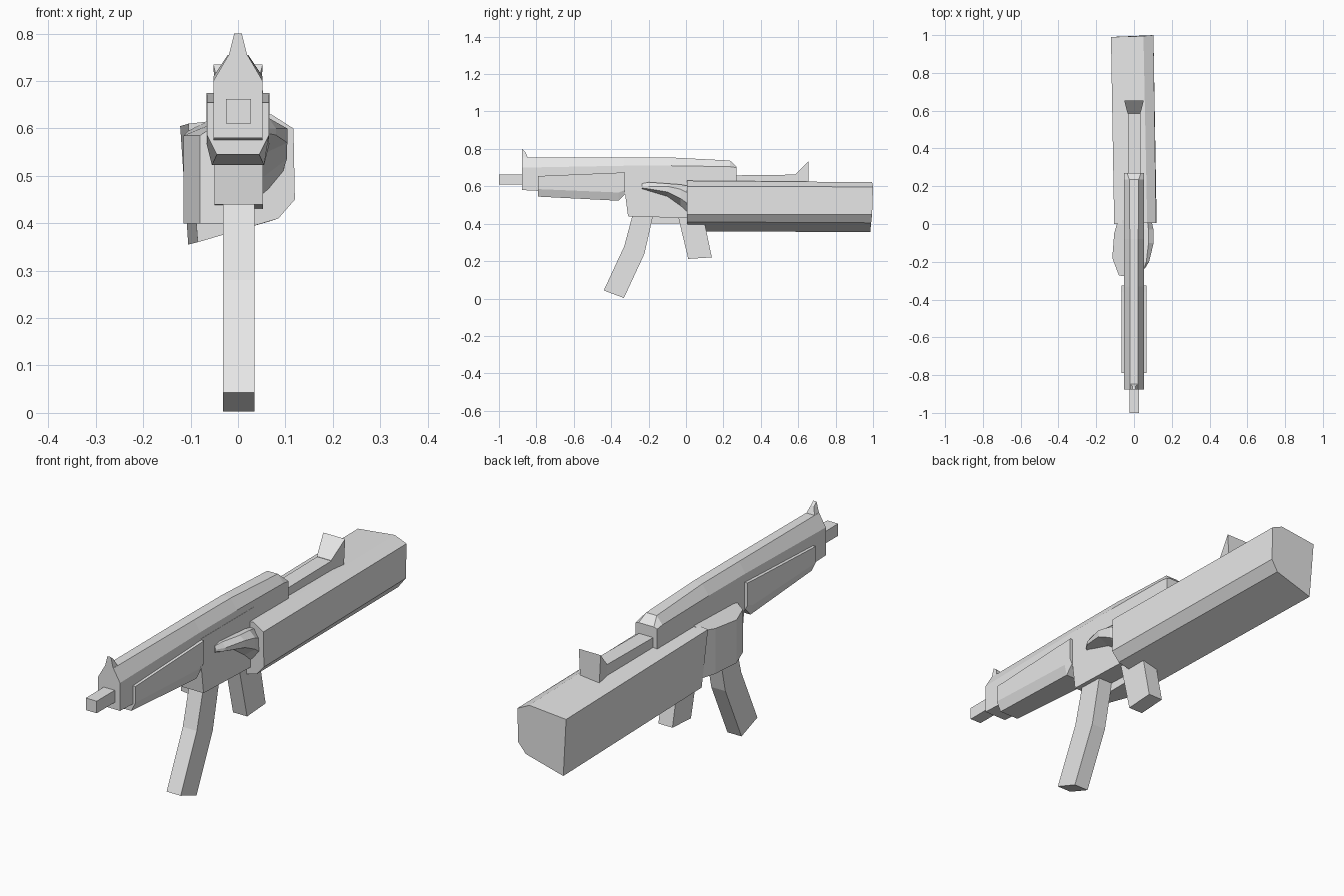
import bpy, bmesh

grey = bpy.data.materials.new("light grey")
grey.diffuse_color = (0.8, 0.8, 0.8, 1)


def loft(name, sections):
    """Skin a closed solid through matching rings of (x, y, z) points."""
    bm = bmesh.new()
    rings = [[bm.verts.new(p) for p in s] for s in sections]
    n = len(rings[0])
    for a, b in zip(rings, rings[1:]):
        for i in range(n):
            j = (i + 1) % n
            bm.faces.new((a[i], a[j], b[j], b[i]))
    bm.faces.new(rings[0])
    bm.faces.new(rings[-1][::-1])
    bmesh.ops.recalc_face_normals(bm, faces=bm.faces)
    me = bpy.data.meshes.new(name)
    bm.to_mesh(me)
    bm.free()
    me.materials.append(grey)
    ob = bpy.data.objects.new(name, me)
    bpy.context.collection.objects.link(ob)
    return ob


def side_prism(name, profile, x0, x1):
    """Extrude a (y, z) side profile across x."""
    return loft(name, [[(x, y, z) for y, z in profile] for x in (x0, x1)])


def mirrored(y, half):
    """Symmetric ring at y from (half width, z) points, top to bottom."""
    return [(w, y, z) for w, z in half] + [(-w, y, z) for w, z in reversed(half)]


# Barrel tip
side_prism("muzzle", [(-1, .61), (-.86, .61), (-.86, .662), (-1, .662)], -.025, .027)

# Long upper body with chamfered top: y, top z, shoulder z, bottom z, top half width
body = [(-.877, .755, .70, .58, .02), (-.33, .755, .71, .555, .022),
        (-.08, .754, .71, .555, .022), (.235, .738, .705, .60, .025),
        (.27, .705, .70, .60, .036)]
loft("upper_receiver", [mirrored(y, [(w, t), (.052, s), (.052, b)])
                        for y, t, s, b, w in body])

# Lower body
side_prism("lower_receiver", [(-.33, .68), (-.325, .555), (-.31, .44), (0, .43),
                              (.03, .43), (.03, .68)], -.05, .053)

# Handguard wrapping both sides of the front body
loft("handguard", [
    mirrored(-.79, [(.065, .655), (.065, .585), (.045, .545)]),
    mirrored(-.36, [(.066, .673), (.066, .567), (.055, .523)]),
    mirrored(-.325, [(.066, .675), (.066, .58), (.056, .56)])])

# Front sight
loft("front_sight", [
    [(-.02, -.877, .752), (.02, -.877, .752), (.02, -.845, .752), (-.02, -.845, .752)],
    [(-.008, -.877, .80), (.008, -.877, .80), (.008, -.86, .785), (-.008, -.86, .785)]])

# Top rail and flared rear sight
side_prism("rail", [(.2, .60), (.63, .60), (.63, .663), (.2, .658)], -.033, .035)
loft("rear_sight", [
    mirrored(.585, [(.034, .664), (.034, .60)]),
    mirrored(.655, [(.052, .735), (.045, .60)])])

# Big slightly skewed box at the rear
loft("stock", [
    [(-.105, 0, .61), (.07, .005, .63), (.117, .005, .60),
     (.12, .005, .45), (.085, .005, .41), (-.085, .015, .36)],
    [(-.122, .99, .605), (.05, .995, .622), (.103, 1, .597),
     (.103, .995, .45), (.07, .99, .405), (-.105, .985, .355)]])

# Bulge on the left side, a faceted plan extruded upward
plan = [(-.03, -.28), (-.08, -.272), (-.115, -.18), (-.105, -.05), (-.085, .02), (-.03, .02)]
loft("left_cheek", [
    [(x, y, .40) for x, y in plan],
    [(x, y, z) for (x, y), z in zip(plan, (.62, .585, .585, .595, .605, .63))]])

# Tapered arm on the right side sweeping down into the stock
arm = [(-.235, .05, .058, .615, .60, .583), (-.2, .05, .08, .622, .60, .575),
       (-.1, .05, .104, .615, .60, .545), (-.03, .05, .103, .61, .585, .495),
       (.02, .05, .092, .60, .56, .45)]
loft("right_arm", [[(xi, y, t), (xi + (xo - xi) * .5, y, t), (xo, y, m),
                    (xo, y, m * .45 + b * .55), (xi, y, b)]
                   for y, xi, xo, t, m, b in arm])

# Bent magazine and grip
loft("magazine", [[(x, y, z) for x, y, z in
                   ((-.032, f[0], f[1]), (.035, f[0], f[1]),
                    (.035, r[0], r[1]), (-.032, r[0], r[1]))]
                  for f, r in (((-.285, .45), (-.175, .45)),
                               ((-.33, .28), (-.222, .24)),
                               ((-.44, .043), (-.332, .003)))])
side_prism("grip", [(-.045, .45), (.012, .212), (.138, .22), (.09, .45)], -.032, .035)
